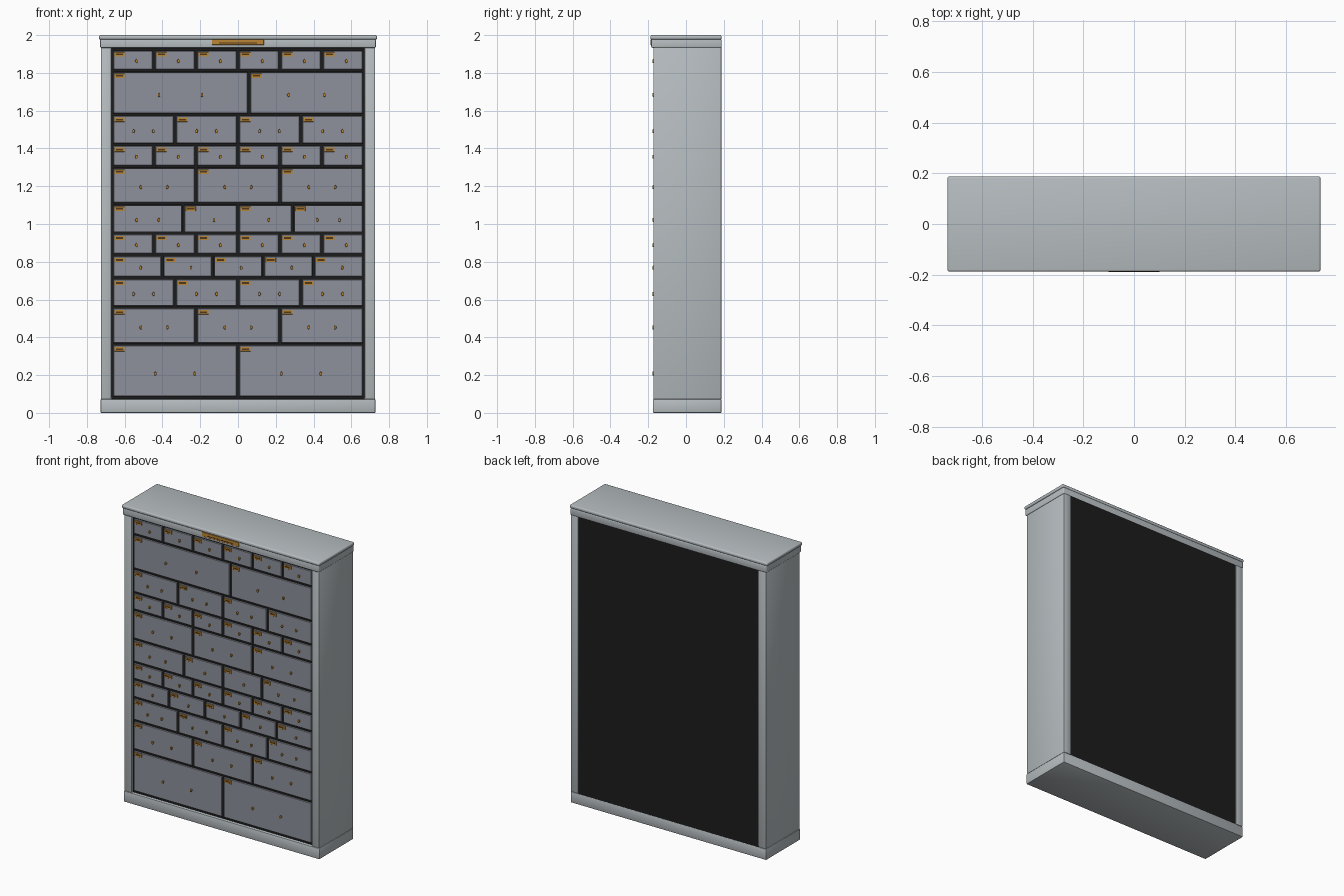
import bpy, bmesh, math
from mathutils import Matrix

if "Cube" in bpy.data.objects:
    bpy.data.objects.remove(bpy.data.objects["Cube"])


def material(name, rgb):
    m = bpy.data.materials.new(name)
    m.diffuse_color = (*rgb, 1)
    m.use_nodes = True
    m.node_tree.nodes["Principled BSDF"].inputs["Base Color"].default_value = m.diffuse_color
    return m


GREY = material("light grey paint", (0.47, 0.51, 0.53))
DRAWER = material("blue grey drawer", (0.27, 0.285, 0.33))
DARK = material("near black", (0.012, 0.012, 0.012))
BRASS = material("brass", (0.50, 0.24, 0.035))
BROWN = material("dark bronze", (0.08, 0.04, 0.012))


def finish(bm, name, mat, bevel=0.0, segs=2):
    if bevel:
        bmesh.ops.bevel(bm, geom=bm.edges[:], offset=bevel, segments=segs,
                        profile=0.5, affect='EDGES')
    me = bpy.data.meshes.new(name)
    bm.to_mesh(me)
    bm.free()
    me.materials.append(mat)
    for p in me.polygons:
        p.use_smooth = True
    me.set_sharp_from_angle(angle=math.radians(35))
    ob = bpy.data.objects.new(name, me)
    bpy.context.collection.objects.link(ob)
    return ob


def box(name, mat, x0, x1, y0, y1, z0, z1, bevel=0.0, segs=2):
    bm = bmesh.new()
    bmesh.ops.create_cube(bm, size=1)
    bmesh.ops.transform(bm, verts=bm.verts, matrix=
        Matrix.Translation(((x0 + x1) / 2, (y0 + y1) / 2, (z0 + z1) / 2))
        @ Matrix.Diagonal((x1 - x0, y1 - y0, z1 - z0, 1)))
    return finish(bm, name, mat, bevel, segs)


def knob(name, x, y, z):
    # oval stem and head turned to face the front
    bm = bmesh.new()
    for r, depth, off in ((0.004, 0.010, 0.004), (0.0065, 0.006, 0.011)):
        bmesh.ops.create_cone(bm, cap_ends=True, segments=12, radius1=r,
                              radius2=r * 0.9, depth=depth, matrix=
                              Matrix.Translation((x, y - off, z))
                              @ Matrix.Diagonal((1, 1, 1.6, 1))
                              @ Matrix.Rotation(math.pi / 2, 4, 'X'))
    return finish(bm, name, BRASS)


# Carcass
BACK = 0.188
box("plinth", GREY, -0.728, 0.728, -0.175, BACK, 0, 0.073, 0.005)
for side, s in (("left", -1), ("right", 1)):
    xs = sorted((s * 0.67, s * 0.726))
    box(side + "_side", GREY, *xs, -0.173, BACK, 0.073, 1.936, 0.005)
box("cornice", GREY, -0.730, 0.730, -0.184, BACK, 1.933, 1.979, 0.006, 3)
box("top_slab", GREY, -0.736, 0.736, -0.188, BACK, 1.977, 2.0, 0.008, 3)
box("back_panel", DARK, -0.671, 0.671, 0.165, BACK - 0.002, 0.07, 1.936)

# Rows of drawers: shelf heights, and drawer edges in each row
SHELVES = [1.925, 1.811, 1.579, 1.42, 1.303, 1.107, 0.952, 0.836, 0.714,
           0.56, 0.364, 0.081]
HALF = 0.667


def even(n):
    return [-HALF + 2 * HALF * i / n for i in range(n + 1)]


ROWS = [even(6), [-HALF, 0.058, HALF], even(4), even(6), even(3),
        [-HALF, -0.29, 0, 0.29, HALF], even(6), even(5), even(4), even(3),
        even(2)]
RAIL_Y, FACE_Y, T, GAP = -0.157, -0.164, 0.007, 0.008

for i, z in enumerate(SHELVES):
    box(f"shelf_{i}", DARK, -0.671, 0.671, RAIL_Y, 0.17, z - T, z + T)
box("top_rail", DARK, -0.671, 0.671, RAIL_Y, 0.17, 1.925, 1.936)

for r, edges in enumerate(ROWS):
    z1, z0 = SHELVES[r], SHELVES[r + 1]
    for c, x in enumerate(edges):
        box(f"divider_{r}_{c}", DARK, x - T, x + T, RAIL_Y, 0.17, z0, z1)
    for c, (x0, x1) in enumerate(zip(edges, edges[1:])):
        tag = f"{r}_{c}"
        box("drawer_" + tag, DRAWER, x0 + GAP, x1 - GAP, FACE_Y, 0.15,
            z0 + GAP, z1 - GAP, 0.0015, 1)
        # label holder in the upper left corner
        lx, lz = x0 + 0.013, z1 - 0.015
        box("label_holder_" + tag, BRASS, lx, lx + 0.054, FACE_Y - 0.004,
            FACE_Y + 0.002, lz - 0.023, lz, 0.001, 1)
        box("label_slot_" + tag, BROWN, lx + 0.008, lx + 0.046,
            FACE_Y - 0.0046, FACE_Y, lz - 0.016, lz - 0.007)
        # wide drawers get two knobs, narrow ones get one
        w, mid = x1 - x0, (x0 + x1) / 2
        kz = (z0 + z1) / 2 - 0.05 * (z1 - z0)
        spots = (mid - 0.157 * w, mid + 0.157 * w) if w > 0.3 else (mid + 0.018,)
        for k, kx in enumerate(spots):
            knob(f"knob_{tag}_{k}", kx, FACE_Y, kz)

# Brass plate on the cornice
box("name_plate", BRASS, -0.138, 0.137, -0.188, -0.18, 1.948, 1.978, 0.0015, 1)
box("name_plate_slot", BROWN, -0.10, 0.10, -0.1888, -0.18, 1.956, 1.962)
